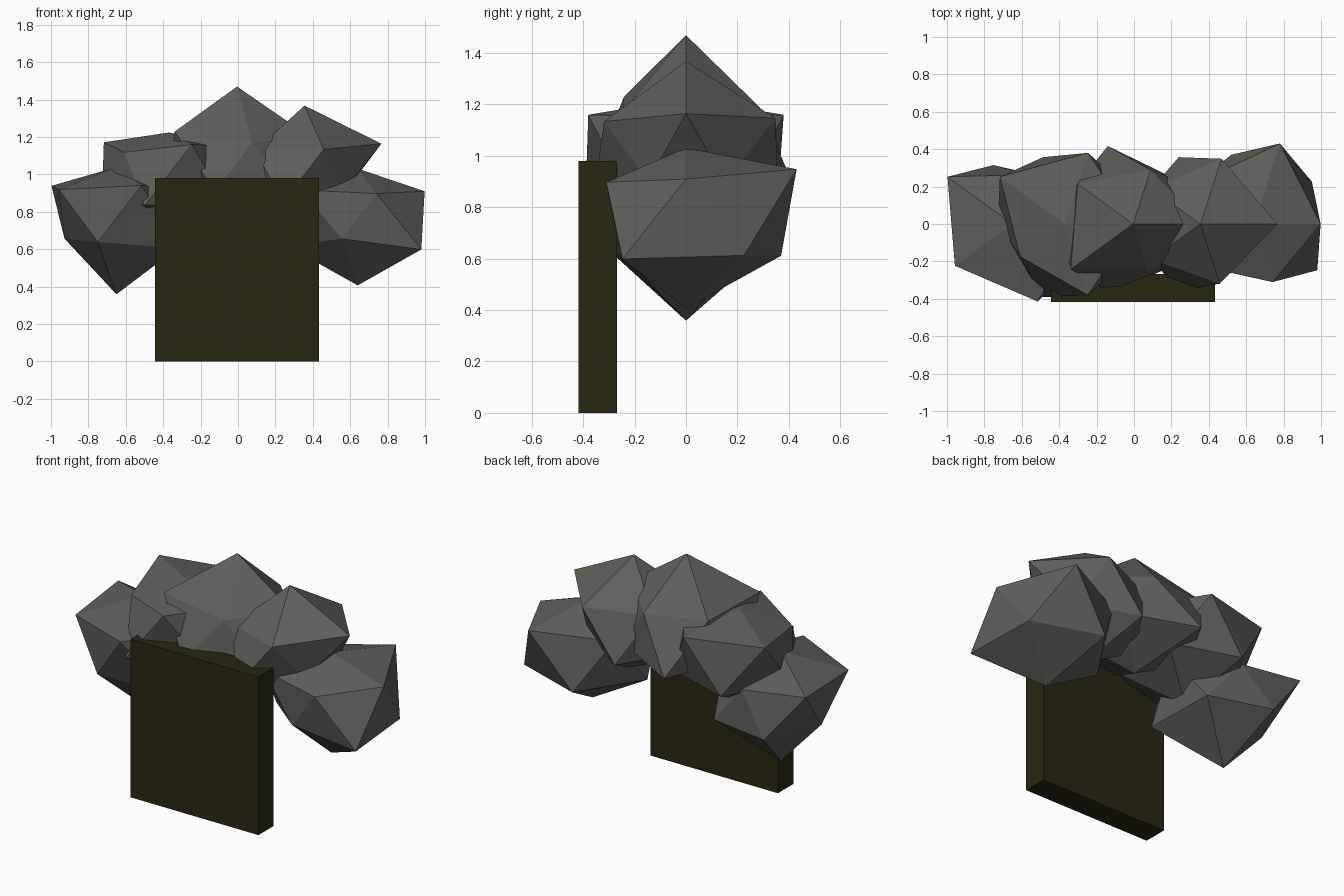
import bpy, bmesh, math

if "Cube" in bpy.data.objects:
    bpy.data.objects.remove(bpy.data.objects["Cube"])


def material(name, rgb):
    m = bpy.data.materials.new(name)
    m.diffuse_color = (*rgb, 1)
    m.use_nodes = True
    m.node_tree.nodes["Principled BSDF"].inputs["Base Color"].default_value = m.diffuse_color
    return m


STONE = material("grey stone", (0.115, 0.115, 0.102))
DARK = material("dark doorway", (0.022, 0.020, 0.006))


def finish(name, bm, mat):
    me = bpy.data.meshes.new(name)
    bm.to_mesh(me)
    bm.free()
    me.materials.append(mat)
    ob = bpy.data.objects.new(name, me)
    bpy.context.collection.objects.link(ob)


def ring_order(v):
    # top to bottom, then anticlockwise around each ring
    ang = round(math.degrees(math.atan2(v.co.y, v.co.x))) % 360
    return (-round(v.co.z, 2), ang)


def boulder(name, x, z, radii):
    # 12-point icosphere, each corner pushed to its own radius, flattened in z
    bm = bmesh.new()
    bmesh.ops.create_icosphere(bm, subdivisions=1, radius=1)
    for v, r in zip(sorted(bm.verts, key=ring_order), radii):
        d = v.co.normalized()
        v.co = (x + d.x * r, d.y * r, z + d.z * r * 0.8)
    finish(name, bm, STONE)


# Arch of five boulders: top, upper ring, lower ring, bottom radii
boulder("left_boulder", -0.65, 0.767,
        [.34, .42, .31, .48, .425, .487, .42, .37, .31, .36, .45, .51])
boulder("upper_left_boulder", -0.37, 1.0,
        [.28, .42, .447, .48, .33, .447, .42, .42, .40, .46, .42, .42])
boulder("top_boulder", -0.005, 1.065,
        [.506, .415, .34, .41, .46, .29, .40, .49, .42, .43, .38, .42])
boulder("upper_right_boulder", 0.355, 1.0,
        [.46, .46, .41, .36, .36, .375, .29, .42, .40, .42, .28, .42])
boulder("right_boulder", 0.64, 0.767,
        [.33, .40, .506, .42, .42, .365, .43, .435, .42, .31, .47, .45])

# Dark slab filling the cave mouth
bm = bmesh.new()
bmesh.ops.create_cube(bm, size=1)
for v in bm.verts:
    v.co = (v.co.x * 0.875 - 0.005, v.co.y * 0.15 - 0.343, (v.co.z + 0.5) * 0.98)
finish("cave_mouth", bm, DARK)
